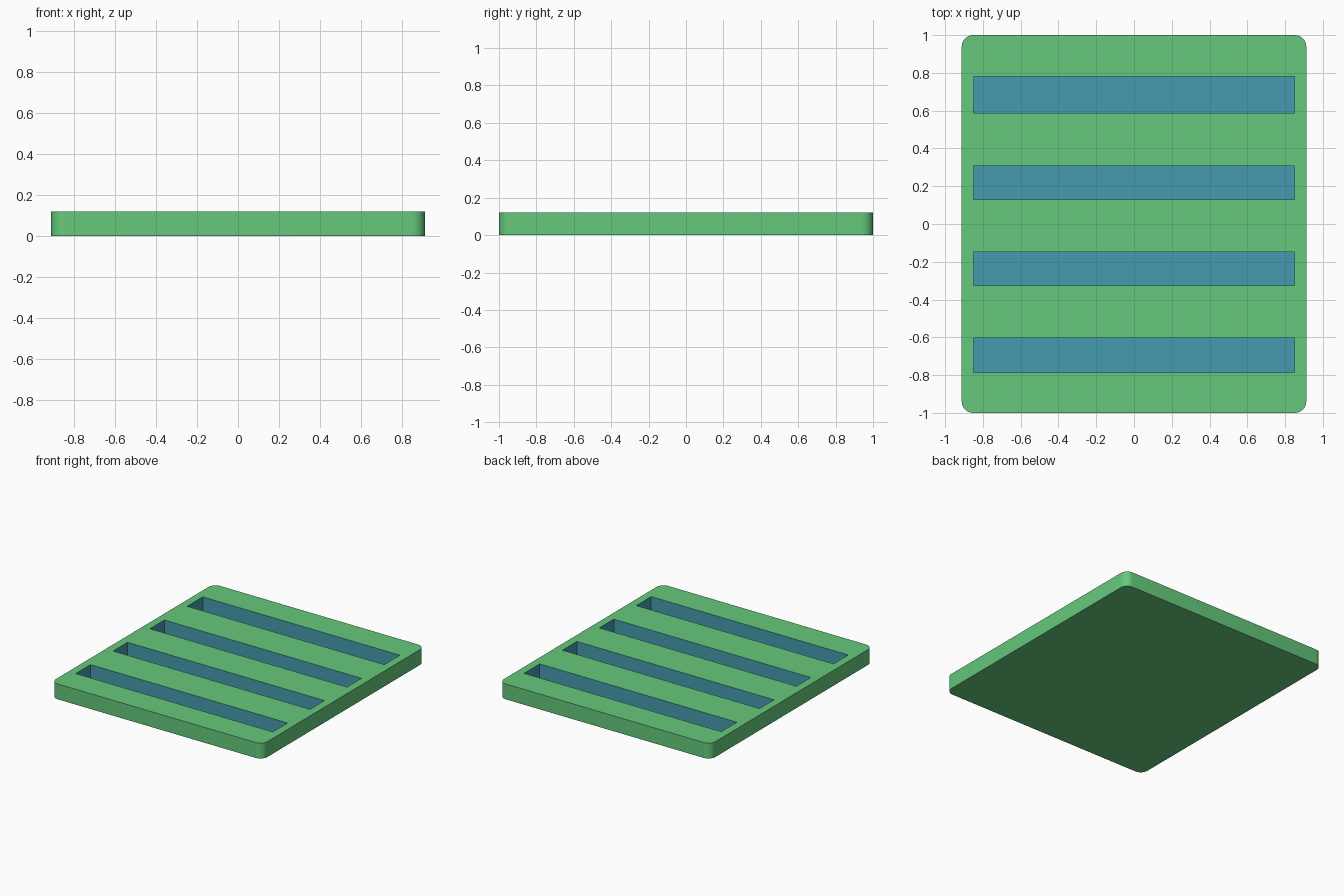
import bpy, bmesh, math
from mathutils import Matrix, Vector

if "Cube" in bpy.data.objects:
    bpy.data.objects.remove(bpy.data.objects["Cube"])

W, L, H = 1.824, 2.0, 0.12      # plate size
FLOOR = 0.01                    # height of the slot floors
SLOT_X = 0.85                   # half length of each slot
SLOTS = [(-0.785, -0.603), (-0.325, -0.147), (0.13, 0.308), (0.588, 0.78)]


def material(name, color):
    m = bpy.data.materials.new(name)
    m.diffuse_color = color
    m.use_nodes = True
    m.node_tree.nodes["Principled BSDF"].inputs["Base Color"].default_value = m.diffuse_color
    return m


def box(name, lo, hi, mat, corner=0):
    """Box between two corners, optionally with rounded upright edges."""
    lo, hi = Vector(lo), Vector(hi)
    bm = bmesh.new()
    bmesh.ops.create_cube(bm, size=1, matrix=Matrix.Translation((lo + hi) / 2)
                          @ Matrix.Diagonal((*(hi - lo), 1)))
    if corner:
        upright = [e for e in bm.edges
                   if abs(e.verts[0].co.z - e.verts[1].co.z) > 1e-4]
        bmesh.ops.bevel(bm, geom=upright, offset=corner, segments=8,
                        profile=0.5, affect='EDGES')
    mesh = bpy.data.meshes.new(name)
    bm.to_mesh(mesh)
    bm.free()
    mesh.materials.append(mat)
    ob = bpy.data.objects.new(name, mesh)
    bpy.context.collection.objects.link(ob)
    return ob


green = material("green", (0.13, 0.58, 0.20, 1))
blue = material("blue", (0.06, 0.33, 0.43, 1))

# Rounded plate
plate = box("slotted_plate", (-W / 2, -L / 2, 0), (W / 2, L / 2, H), green, 0.06)
plate.data.materials.append(blue)
bpy.context.view_layer.objects.active = plate
plate.select_set(True)

# Four recessed slots, cut one after another
for y0, y1 in SLOTS:
    cutter = box("slot_cutter", (-SLOT_X, y0, FLOOR), (SLOT_X, y1, H + 0.1), blue)
    cutter.hide_render = True
    mod = plate.modifiers.new("slot", 'BOOLEAN')
    mod.operation = 'DIFFERENCE'
    mod.solver = 'EXACT'
    mod.object = cutter
    bpy.ops.object.modifier_apply(modifier=mod.name)
    bpy.data.objects.remove(cutter)

# Slot walls and floors are blue, everything else green
for p in plate.data.polygons:
    c = p.center
    in_slot = abs(c.x) < SLOT_X + 0.01 and any(
        a - 0.01 < c.y < b + 0.01 for a, b in SLOTS)
    p.material_index = int(in_slot and FLOOR / 2 < c.z < H - 0.001)

bpy.ops.object.shade_smooth_by_angle(angle=math.radians(30))
